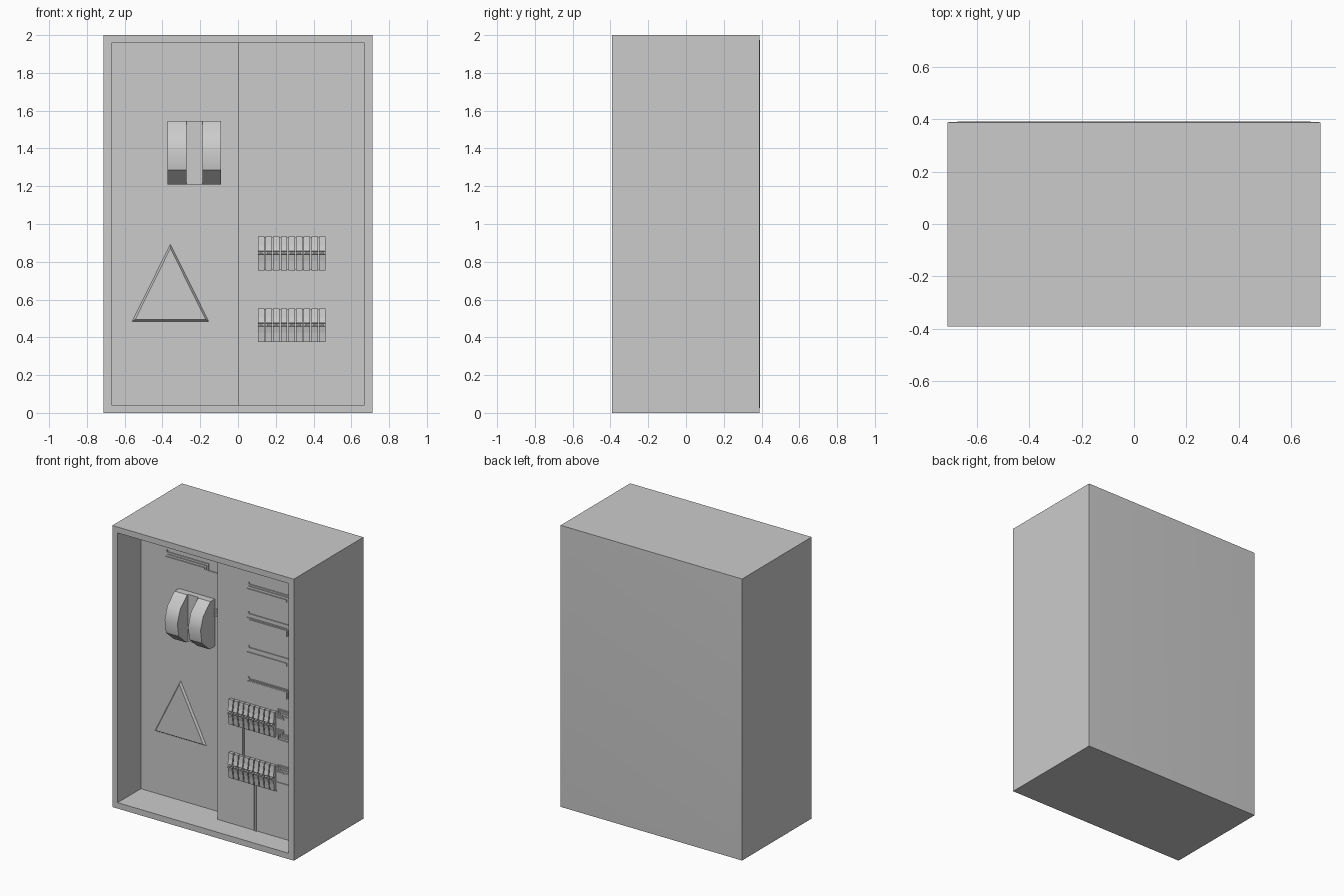
import bpy, bmesh
from mathutils import Vector

if "Cube" in bpy.data.objects:
    bpy.data.objects.remove(bpy.data.objects["Cube"])

FRONT, BACK = -0.392, 0.389
LEFT_Y, RIGHT_Y = FRONT + 0.26, FRONT + 0.16   # stepped mounting panels


def finish(name, bm, smooth=None):
    bmesh.ops.recalc_face_normals(bm, faces=bm.faces)
    me = bpy.data.meshes.new(name)
    bm.to_mesh(me)
    bm.free()
    ob = bpy.data.objects.new(name, me)
    bpy.context.collection.objects.link(ob)
    if smooth:
        bpy.ops.object.select_all(action='DESELECT')
        ob.select_set(True)
        bpy.context.view_layer.objects.active = ob
        bpy.ops.object.shade_smooth_by_angle(angle=smooth)
    return ob


def add_box(bm, x0, x1, y0, y1, z0, z1):
    vs = bmesh.ops.create_cube(bm, size=1)['verts']
    for v in vs:
        v.co = Vector((x1 if v.co.x > 0 else x0, y1 if v.co.y > 0 else y0,
                       z1 if v.co.z > 0 else z0))


def add_profile(bm, x0, x1, pts, panel_y):
    """Extrude a (z, protrusion) side profile along x."""
    a = [bm.verts.new((x0, panel_y - p, z)) for z, p in pts]
    b = [bm.verts.new((x1, panel_y - p, z)) for z, p in pts]
    bm.faces.new(a)
    bm.faces.new(b[::-1])
    for i in range(len(a)):
        j = (i + 1) % len(a)
        bm.faces.new((a[i], b[i], b[j], a[j]))


def wires(name, paths, y, w=0.007, t=0.007):
    """Flat right-angled cables lying on a panel; paths are (x, z) points."""
    bm = bmesh.new()
    h = w / 2
    for path in paths:
        for (xa, za), (xb, zb) in zip(path, path[1:]):
            add_box(bm, min(xa, xb) - h, max(xa, xb) + h, y - t, y + 0.002,
                    min(za, zb) - h, max(za, zb) + h)
    return finish(name, bm)


# Cabinet shell: recessed open front, slightly crowned back
bm = bmesh.new()
add_box(bm, -0.713, 0.713, FRONT, BACK, 0, 2)
bm.normal_update()
front = min(bm.faces, key=lambda f: f.calc_center_median().y)
back = max(bm.faces, key=lambda f: f.calc_center_median().y)
bmesh.ops.inset_region(bm, faces=[front], thickness=0.042, use_even_offset=True)
ext = bmesh.ops.extrude_face_region(bm, geom=[front])
bmesh.ops.translate(bm, vec=(0, 0.26, 0),
                    verts=[g for g in ext['geom'] if isinstance(g, bmesh.types.BMVert)])
if front.is_valid:
    bmesh.ops.delete(bm, geom=[front], context='FACES_ONLY')
bmesh.ops.inset_region(bm, faces=[back], thickness=0.07, use_even_offset=True)
bmesh.ops.translate(bm, vec=(0, 0.004, 0), verts=back.verts)
finish("cabinet_shell", bm, 0.5)

# Raised right-hand mounting panel
bm = bmesh.new()
add_box(bm, 0, 0.671, RIGHT_Y, LEFT_Y, 0.042, 1.958)
finish("right_panel", bm)

# Triangular warning plate with tapered rim
bm = bmesh.new()
base = [bm.verts.new((x, LEFT_Y, z)) for x, z in ((-0.56, 0.485), (-0.155, 0.485), (-0.358, 0.893))]
top = [bm.verts.new((x, LEFT_Y - 0.015, z)) for x, z in ((-0.544, 0.495), (-0.171, 0.495), (-0.358, 0.871))]
bm.faces.new(top)
for i in range(3):
    j = (i + 1) % 3
    bm.faces.new((base[i], base[j], top[j], top[i]))
finish("warning_plate", bm)

# Main switch: two rounded halves on a base plate
bm = bmesh.new()
prof = [(1.545, -0.002), (1.545, 0.05), (1.47, 0.13), (1.38, 0.16),
        (1.285, 0.145), (1.21, 0.06), (1.21, -0.002)]
for x0, x1 in ((-0.372, -0.272), (-0.188, -0.09)):
    add_profile(bm, x0, x1, prof, LEFT_Y)
finish("main_switch_halves", bm, 0.65)
bm = bmesh.new()
add_box(bm, -0.272, -0.188, LEFT_Y - 0.04, LEFT_Y, 1.21, 1.545)
finish("main_switch_base", bm)
wires("main_switch_cables", [[(-0.09, z), (0, z)] for z in (1.475, 1.46, 1.445, 1.427)], LEFT_Y)

# Top-left cable group
wires("left_cables", [
    [(-0.463, 1.792), (-0.463, 1.78), (-0.14, 1.78), (-0.14, 1.733), (0, 1.733)],
    [(-0.455, 1.763), (-0.155, 1.763), (-0.155, 1.74)],
    [(-0.475, 1.745), (-0.17, 1.745), (-0.17, 1.733), (-0.14, 1.733)]], LEFT_Y)

# Right cable groups: (top, middle, drop, exit) heights
for i, (t, m, d, e) in enumerate(((1.78, 1.745, 1.733, 1.733), (1.57, 1.54, 1.49, 1.53),
                                  (1.33, 1.295, 1.28, 1.3), (1.108, 1.09, 1.045, 1.09))):
    paths = [[(0.25, t + 0.012), (0.25, t), (0.58, t)],
             [(0.24, m), (0.545, m), (0.545, d)],
             [(0.58, e), (0.667, e)]]
    if i == 0:
        paths += [[(0.25, 1.765), (0.56, 1.765), (0.56, d), (0.667, d)]]
    elif i != 2:
        paths += [[(0.26, m - 0.012 if i == 1 else m + 0.008), (0.555, m - 0.012 if i == 1 else m + 0.008),
                   (0.555, d), (0.667, d)]]
    if i == 1:
        paths += [[(0.58, e - 0.013), (0.667, e - 0.013)]]
    wires(f"right_cables_{i + 1}", paths, RIGHT_Y)

# Two rows of nine breaker modules, each with a small toggle
for row, z0 in (("upper", 0.755), ("lower", 0.375)):
    bm = bmesh.new()
    add_box(bm, 0.108, 0.463, RIGHT_Y - 0.012, RIGHT_Y, z0 + 0.004, z0 + 0.174)
    prof = [(z0, -0.002), (z0, 0.022), (z0 + 0.05, 0.028), (z0 + 0.083, 0.036), (z0 + 0.085, 0.02),
            (z0 + 0.099, 0.02), (z0 + 0.101, 0.036), (z0 + 0.13, 0.028), (z0 + 0.178, 0.022), (z0 + 0.178, -0.002)]
    for i in range(9):
        x = 0.105 + i * 0.0405
        add_profile(bm, x, x + 0.034, prof, RIGHT_Y)
        add_box(bm, x + 0.008, x + 0.026, RIGHT_Y - 0.045, RIGHT_Y - 0.01, z0 + 0.086, z0 + 0.094)
    finish(f"{row}_breaker_row", bm)


# Stepped cable bundles leaving the breaker rows
def bundle(name, xs, starts, ends):
    wires(name, [[(0.46, s), (x, s), (x, e), (0.667, e)] for x, s, e in zip(xs, starts, ends)], RIGHT_Y)


xs = (0.48, 0.494, 0.508, 0.522)
bundle("upper_row_top_cables", xs, (0.932, 0.918, 0.904, 0.89), (0.954, 0.942, 0.928, 0.91))
bundle("upper_row_bottom_cables", xs[::-1], (0.81, 0.797, 0.784, 0.771), (0.783, 0.77, 0.755, 0.738))
bundle("lower_row_top_cables", xs, (0.546, 0.533, 0.52, 0.507), (0.556, 0.543, 0.527, 0.51))
wires("lower_row_exit_cable", [[(0.46, 0.432), (0.667, 0.432)]], RIGHT_Y)
wires("row_link_cables", [[(x, 0.755), (x, 0.553)] for x in (0.2, 0.21)], RIGHT_Y)
wires("floor_cables", [[(0.115, 0.375), (0.115, 0.368), (0.288, 0.368), (0.288, 0.045)],
                       [(0.462, 0.375), (0.462, 0.368), (0.306, 0.368), (0.306, 0.045)]], RIGHT_Y)
